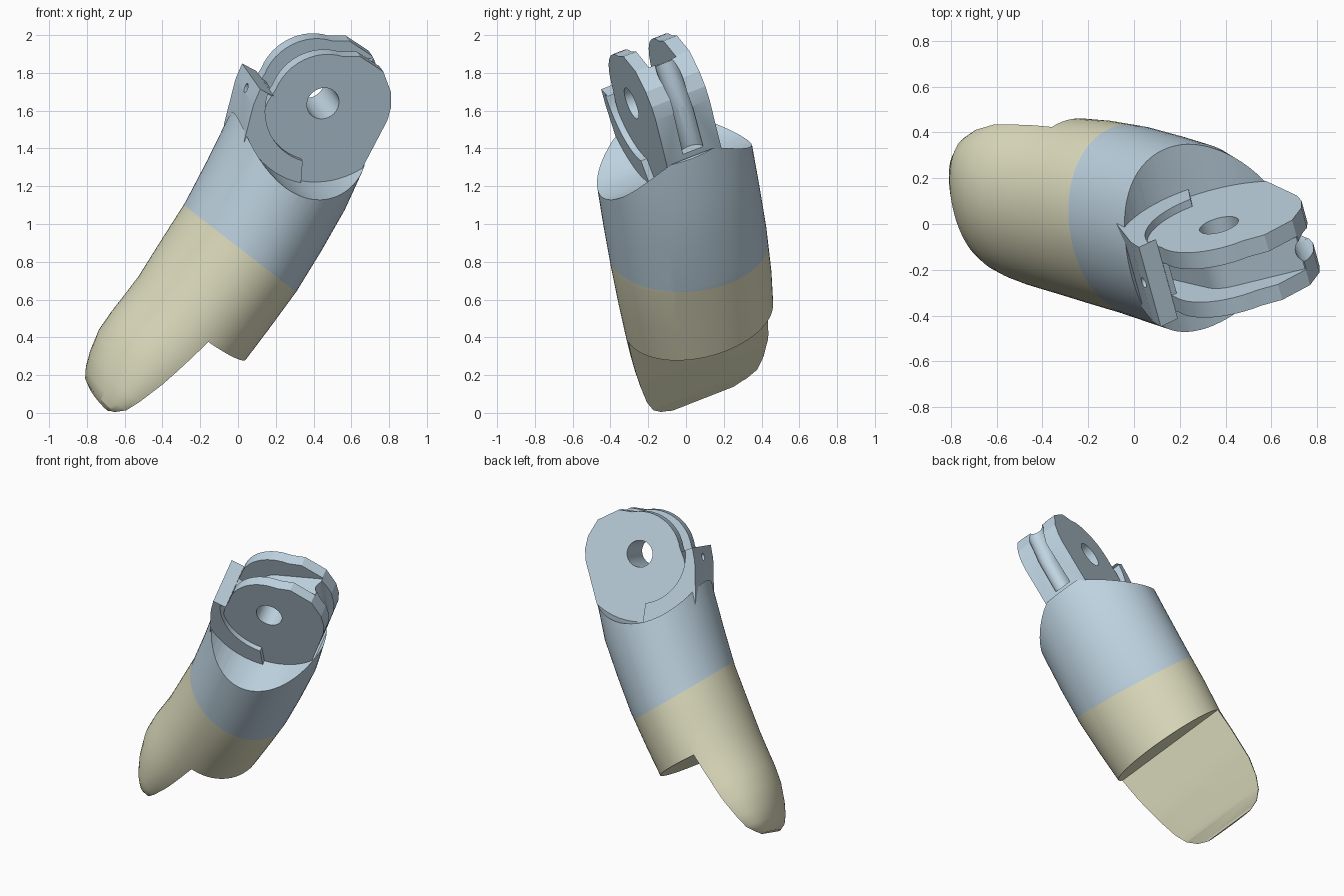
import bpy, bmesh, math
from mathutils import Matrix, Vector

if "Cube" in bpy.data.objects:
    bpy.data.objects.remove(bpy.data.objects["Cube"], do_unlink=True)

# Joint frame: local x = palm side, y = hinge axis, z = along the finger
D = Vector((0.605, -0.14, 0.784)).normalized()
N = Vector((-0.25, 0.9, 0.35))
N = (N - D * N.dot(D)).normalized()
E = N.cross(D)
HINGE = Vector((0.41, -0.145, 1.695))
FRAME = Matrix.Translation(HINGE) @ Matrix((E, N, D)).transposed().to_4x4()


def material(name, rgb):
    m = bpy.data.materials.new(name)
    m.use_nodes = True
    m.diffuse_color = (*rgb, 1)
    m.node_tree.nodes["Principled BSDF"].inputs["Base Color"].default_value = (*rgb, 1)
    return m


BLUE = material("pale blue", (0.52, 0.66, 0.76))
TAN = material("pale tan", (0.75, 0.74, 0.53))


def finish(name, bm):
    bmesh.ops.recalc_face_normals(bm, faces=bm.faces)
    bm.transform(FRAME)
    me = bpy.data.meshes.new(name)
    bm.to_mesh(me)
    bm.free()
    ob = bpy.data.objects.new(name, me)
    bpy.context.collection.objects.link(ob)
    return ob


def prism(name, profile, y0, y1):
    """Extrude an x-z outline along y."""
    bm = bmesh.new()
    face = bm.faces.new([bm.verts.new((x, y0, z)) for x, z in profile])
    ext = bmesh.ops.extrude_face_region(bm, geom=[face])
    top = [g for g in ext["geom"] if isinstance(g, bmesh.types.BMVert)]
    bmesh.ops.translate(bm, verts=top, vec=(0, y1 - y0, 0))
    return finish(name, bm)


def rod(name, a, b, radius, sides=32):
    """Cylinder between two local points."""
    a, b = Vector(a), Vector(b)
    bm = bmesh.new()
    turn = (b - a).to_track_quat("Z", "Y").to_matrix().to_4x4()
    bmesh.ops.create_cone(bm, cap_ends=True, segments=sides, radius1=radius, radius2=radius,
                          depth=(b - a).length, matrix=Matrix.Translation((a + b) / 2) @ turn)
    return finish(name, bm)


def arc(radius, start, end, steps):
    angles = [math.radians(start + (end - start) * i / steps) for i in range(steps + 1)]
    return [(radius * math.cos(t), radius * math.sin(t)) for t in angles]


def combine(ob, operations):
    """Apply booleans, then drop the helper objects."""
    for kind, other in operations:
        other.hide_render = True
        mod = ob.modifiers.new(kind, "BOOLEAN")
        mod.operation, mod.object, mod.solver = kind, other, "EXACT"
    bpy.context.view_layer.update()
    ev = ob.evaluated_get(bpy.context.evaluated_depsgraph_get())
    me = bpy.data.meshes.new_from_object(ev)
    ob.modifiers.clear()
    ob.data = me
    for _, other in operations:
        bpy.data.objects.remove(other, do_unlink=True)


def paint(ob, *materials):
    ob.data.materials.clear()
    for m in materials:
        ob.data.materials.append(m)


def smooth(ob, angle):
    bpy.ops.object.select_all(action="DESELECT")
    ob.select_set(True)
    bpy.context.view_layer.objects.active = ob
    bpy.ops.object.shade_smooth_by_angle(angle=math.radians(angle))


# Finger shell: elliptical rings (height, centre x, centre y, half x, half y)
RINGS = [(-0.15, 0.05, -0.02, 0.385, 0.42), (-0.4, 0.11, -0.02, 0.386, 0.427),
         (-0.65, 0.15, -0.035, 0.376, 0.43), (-0.9, 0.183, -0.047, 0.366, 0.429),
         (-1.15, 0.195, -0.055, 0.358, 0.42), (-1.36, 0.203, -0.065, 0.35, 0.405),
         (-1.5, 0.2, -0.062, 0.345, 0.4), (-1.6, 0.185, -0.06, 0.33, 0.39),
         (-1.72, 0.16, -0.055, 0.295, 0.375), (-1.84, 0.13, -0.06, 0.23, 0.345),
         (-1.92, 0.1, -0.065, 0.165, 0.305), (-1.97, 0.07, -0.07, 0.1, 0.25),
         (-1.995, 0.055, -0.075, 0.04, 0.18)]
SIDES = 72
bm = bmesh.new()
loops = []
for h, cx, cy, rx, ry in RINGS:
    loops.append([bm.verts.new((cx + rx * math.cos(t), cy + ry * math.sin(t), h))
                  for t in (2 * math.pi * i / SIDES for i in range(SIDES))])
for lo, hi in zip(loops, loops[1:]):
    for i in range(SIDES):
        j = (i + 1) % SIDES
        bm.faces.new((lo[i], lo[j], hi[j], hi[i]))
bm.faces.new(loops[0])
bm.faces.new(loops[-1])
body = finish("finger_shell", bm)

# Scoop around the joint, and the stepped flat pad under the tip
scoop = rod("scoop_cutter", (0, -0.8, 0), (0, 0.8, 0), 0.445, 64)
pad = prism("pad_cutter", [(0.18, -1.355), (0.8, -1.355), (0.8, -2.2), (0.03, -2.2),
                           (0.06, -1.98), (0.09, -1.92), (0.137, -1.68)], -0.8, 0.8)
combine(body, [("DIFFERENCE", scoop), ("DIFFERENCE", pad)])

# Two colours split by a straight cut across the finger
paint(body, BLUE, TAN)
split_point, split_normal = Vector((-0.285, 0, 1.1)), Vector((0.61, 0, 0.785))
bm = bmesh.new()
bm.from_mesh(body.data)
bmesh.ops.bisect_plane(bm, geom=bm.verts[:] + bm.edges[:] + bm.faces[:],
                       plane_co=split_point, plane_no=split_normal)
for f in bm.faces:
    below = (f.calc_center_median() - split_point).dot(split_normal) < 0
    f.material_index = 1 if below else 0
bm.to_mesh(body.data)
bm.free()
smooth(body, 28)

# Hinge block with the rounded ear outline
ear = [(0.006, 0.32), (0.165, 0.322), (0.273, 0.254), (0.327, 0.187), (0.357, 0.117),
       (0.412, -0.175), (0.4, -0.36), (0.3, -0.52), (-0.15, -0.52), (-0.26, -0.159)]
ear += arc(0.278, 197, 105, 12)
hinge = prism("hinge_ears", ear, -0.16, 0.155)

# Raised shoulder and dorsal stop tab
shoulder_outline = [(-0.355, -0.12), (-0.33, -0.21), (-0.225, -0.44), (-0.15, -0.56),
                    (0.2, -0.56), (0.17, -0.42)]
shoulder_outline += arc(0.325, 287, 202, 14) + [(-0.265, -0.11)]
shoulder = prism("shoulder", shoulder_outline, -0.195, 0.19)

# Slot between the ears around a round hub that slopes up to the palm side
slot_outline = [(0.17, 0.6), (0.17, 0.31)] + arc(0.14, 128, 180, 8)
slot_outline += [(-0.14, -0.28), (-0.2, -0.28), (-0.235, -0.2), (-0.235, -0.11),
                 (-0.6, -0.11), (-0.6, 0.6)]
slot = prism("slot_cutter", slot_outline, -0.085, 0.075)

# Axle hole, pin hole, and the cord channel following the palm edge
axle = rod("axle_cutter", (0, -0.5, 0), (0, 0.5, 0), 0.088)
pin = rod("pin_cutter", (-0.5, 0, -0.187), (-0.2, 0, -0.187), 0.024, 16)
cord = [Vector(p) for p in ((0.15, 0, 0.42), (0.265, 0, 0.23), (0.335, 0, 0.1),
                            (0.39, 0, -0.12))]
cuts = [("UNION", shoulder), ("DIFFERENCE", slot), ("DIFFERENCE", axle), ("DIFFERENCE", pin)]
for a, b in zip(cord, cord[1:]):
    reach = (b - a).normalized() * 0.01
    cuts.append(("DIFFERENCE", rod("channel_cutter", a - reach, b + reach, 0.06)))
combine(hinge, cuts)
paint(hinge, BLUE)
smooth(hinge, 15)
